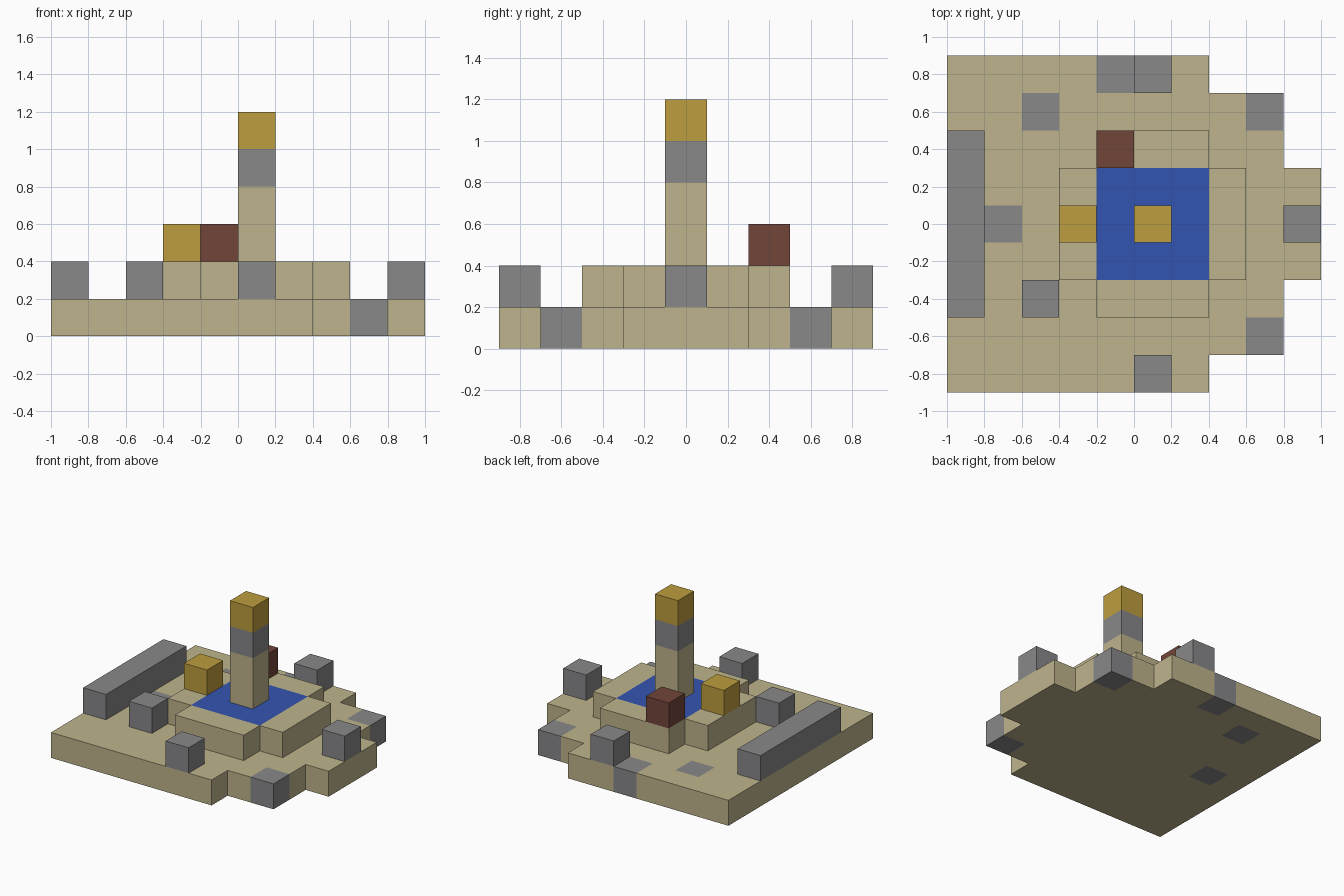
import bpy, bmesh

if "Cube" in bpy.data.objects:
    bpy.data.objects.remove(bpy.data.objects["Cube"])

U = 0.2  # block size


def material(name, rgb):
    m = bpy.data.materials.new(name)
    m.diffuse_color = (*rgb, 1.0)
    m.use_nodes = True
    m.node_tree.nodes["Principled BSDF"].inputs["Base Color"].default_value = m.diffuse_color
    return m


SAND = material("sand", (0.515, 0.456, 0.262))
STONE = material("grey stone", (0.246, 0.246, 0.254))
GOLD = material("gold", (0.515, 0.337, 0.050))
BROWN = material("red brown", (0.171, 0.060, 0.042))
WATER = material("water blue", (0.034, 0.091, 0.434))


def add_object(name, bm, mats):
    mesh = bpy.data.meshes.new(name)
    bm.to_mesh(mesh)
    bm.free()
    for m in mats:
        mesh.materials.append(m)
    obj = bpy.data.objects.new(name, mesh)
    bpy.context.collection.objects.link(obj)


def box(name, x, y, z, mat, sx=1, sy=1, sz=1):
    """Box centred on x, y, standing on z, sized in blocks."""
    bm = bmesh.new()
    bmesh.ops.create_cube(bm, size=U)
    for v in bm.verts:
        v.co = (v.co.x * sx + x, v.co.y * sy + y, v.co.z * sz + z + sz * U / 2)
    add_object(name, bm, [mat])


def slab(name, inside, z, mats, colour):
    """One-block-high slab of square cells; colour(x, y, normal) picks the material."""
    bm = bmesh.new()
    cells = {(i, j) for i in range(-5, 5) for j in range(-4, 5)
             if inside(i * U + 0.1, j * U)}
    cache = {}

    def vert(i, j, k):
        if (i, j, k) not in cache:
            cache[i, j, k] = bm.verts.new((i * U, j * U - 0.1, z + k * U))
        return cache[i, j, k]

    for i, j in sorted(cells):
        ring = [(i, j), (i + 1, j), (i + 1, j + 1), (i, j + 1)]
        quads = [([vert(*p, 1) for p in ring], 1),
                 ([vert(*p, 0) for p in reversed(ring)], -1)]
        for n, step in enumerate([(0, -1), (1, 0), (0, 1), (-1, 0)]):
            if (i + step[0], j + step[1]) not in cells:
                a, b = ring[n], ring[(n + 1) % 4]
                quads.append(([vert(*a, 0), vert(*b, 0), vert(*b, 1), vert(*a, 1)], 0))
        for quad, up in quads:
            bm.faces.new(quad).material_index = colour(i * U + 0.1, j * U, up)
    add_object(name, bm, mats)


# Stepped ground slab with stone blocks set flush into it
PAVERS = [(0.7, 0.6), (0.7, -0.6), (-0.1, 0.8), (-0.5, 0.6), (-0.7, 0.0)]
slab("base", lambda x, y: x < 0.4 or (x < 0.8 and abs(y) < 0.7) or abs(y) < 0.3,
     0, [SAND, STONE],
     lambda x, y, up: int(any(abs(x - a) < 0.05 and abs(y - b) < 0.05 for a, b in PAVERS)))

# Cross-shaped raised terrace with a square pool on top
slab("pool_terrace",
     lambda x, y: (-0.4 < x < 0.6 and abs(y) < 0.3) or (-0.2 < x < 0.4 and abs(y) < 0.5),
     U, [SAND, WATER],
     lambda x, y, up: int(up == 1 and -0.2 < x < 0.4 and abs(y) < 0.3))

# Tower in the pool
box("tower_shaft", 0.1, 0, 0.4, SAND, sz=2)
box("tower_collar", 0.1, 0, 0.8, STONE)
box("tower_cap", 0.1, 0, 1.0, GOLD)

# Blocks on the terrace
box("gold_block", -0.3, 0, 0.4, GOLD)
box("brown_block", -0.1, 0.4, 0.4, BROWN)

# Long wall and loose stones on the ground
box("long_wall", -0.9, 0, U, STONE, sy=5)
for n, (x, y) in enumerate([(0.1, -0.8), (0.1, 0.8), (-0.5, -0.4), (0.9, 0.0)]):
    box(f"stone_block_{n + 1}", x, y, U, STONE)
